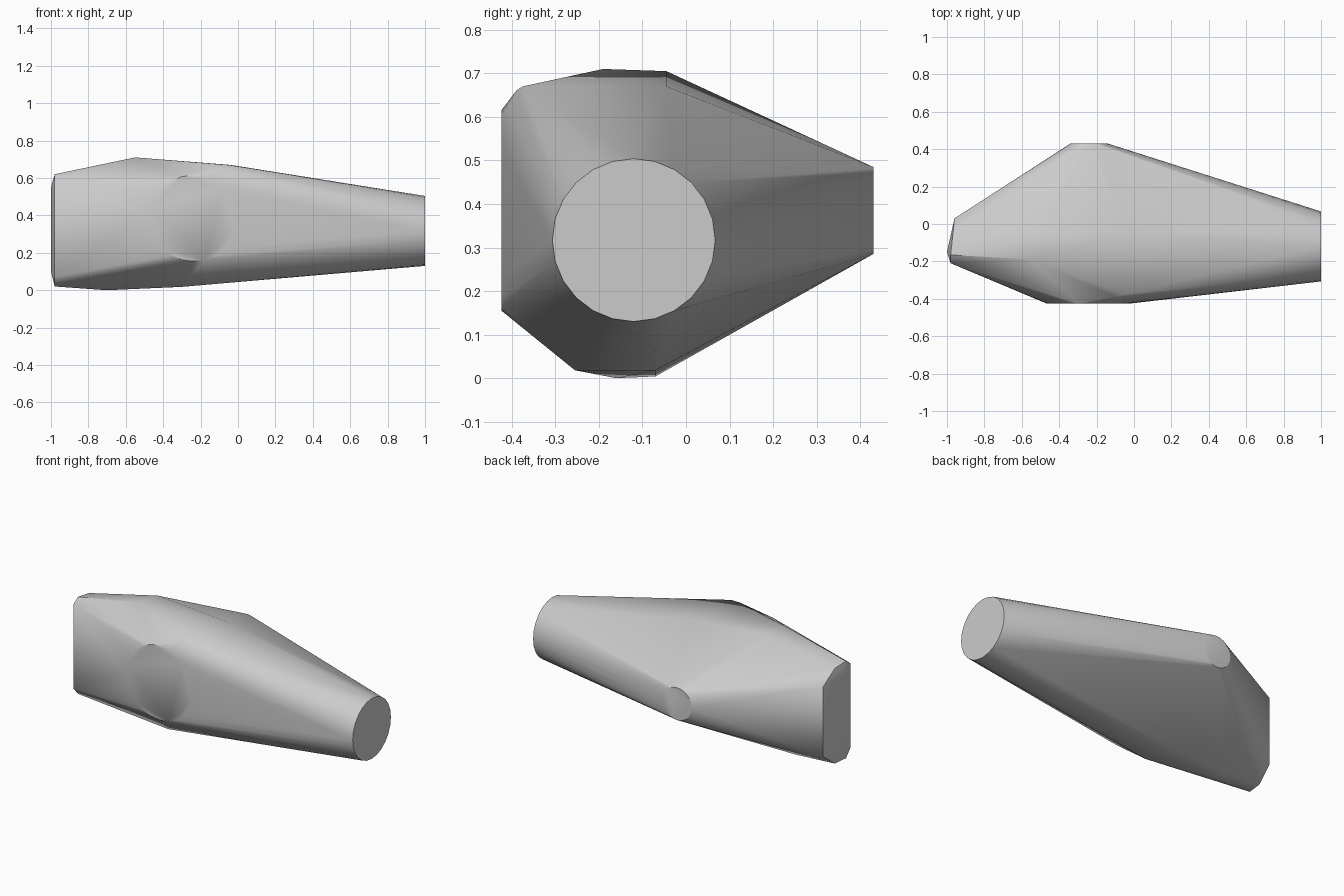
import bpy
import bmesh
from math import cos, sin, tau, radians

cube = bpy.data.objects.get("Cube")
if cube:
    bpy.data.objects.remove(cube, do_unlink=True)

# Single flat colour
grey = bpy.data.materials.new("plain_grey")
grey.use_nodes = True
colour = (0.6, 0.6, 0.6, 1)
grey.diffuse_color = colour
grey.node_tree.nodes["Principled BSDF"].inputs["Base Color"].default_value = colour


def disc(centre, radius, axis, sides=24):
    """Points of a circle facing along x or y."""
    x, y, z = centre
    points = []
    for i in range(sides):
        a = tau * i / sides
        u, v = radius * cos(a), radius * sin(a)
        points.append((x, y + u, z + v) if axis == "x" else (x + u, y, z + v))
    return points


def posts(columns):
    """Pairs of points above each other: x, y, low z, high z."""
    return [(x, y, z) for x, y, low, high in columns for z in (low, high)]


# Round end, and the tapered cross piece running front to back
round_end = disc((1, -0.12, 0.317), 0.187, "x")
front_disc = disc((-0.24, -0.424, 0.385), 0.23, "y")
back_disc = disc((-0.24, 0.43, 0.385), 0.1, "y")

# Tall narrow end with clipped corners
narrow_end = posts([
    (-0.98, -0.21, 0.07, 0.59),
    (-1, -0.15, 0.1, 0.55),
    (-0.96, 0.03, 0.1, 0.53),
    (-0.98, -0.165, 0.02, 0.62),
    (-0.97, -0.07, 0.02, 0.61),
])

# Raised top panel and shallow keel
top_panel = [(-0.55, -0.19, 0.71), (-0.52, -0.045, 0.705),
             (-0.04, -0.045, 0.67), (-0.05, -0.375, 0.67), (-0.1, -0.39, 0.66)]
keel = [(-0.7, -0.16, 0), (-0.7, -0.07, 0.004),
        (-0.3, -0.255, 0.018), (-0.3, -0.07, 0.018)]

# Tight skin over all the sections
bm = bmesh.new()
for point in round_end + front_disc + back_disc + narrow_end + top_panel + keel:
    bm.verts.new(point)
hull = bmesh.ops.convex_hull(bm, input=bm.verts)
loose = {g for g in hull["geom_interior"] + hull["geom_unused"]
         if isinstance(g, bmesh.types.BMVert)}
bmesh.ops.delete(bm, geom=list(loose), context="VERTS")
bmesh.ops.dissolve_limit(bm, angle_limit=radians(0.5), verts=bm.verts, edges=bm.edges)
bmesh.ops.recalc_face_normals(bm, faces=bm.faces)
mesh = bpy.data.meshes.new("tapered_body")
bm.to_mesh(mesh)
bm.free()
mesh.materials.append(grey)

body = bpy.data.objects.new("tapered_body", mesh)
bpy.context.collection.objects.link(body)
bpy.ops.object.select_all(action="DESELECT")
body.select_set(True)
bpy.context.view_layer.objects.active = body
bpy.ops.object.shade_smooth_by_angle(angle=radians(30))
